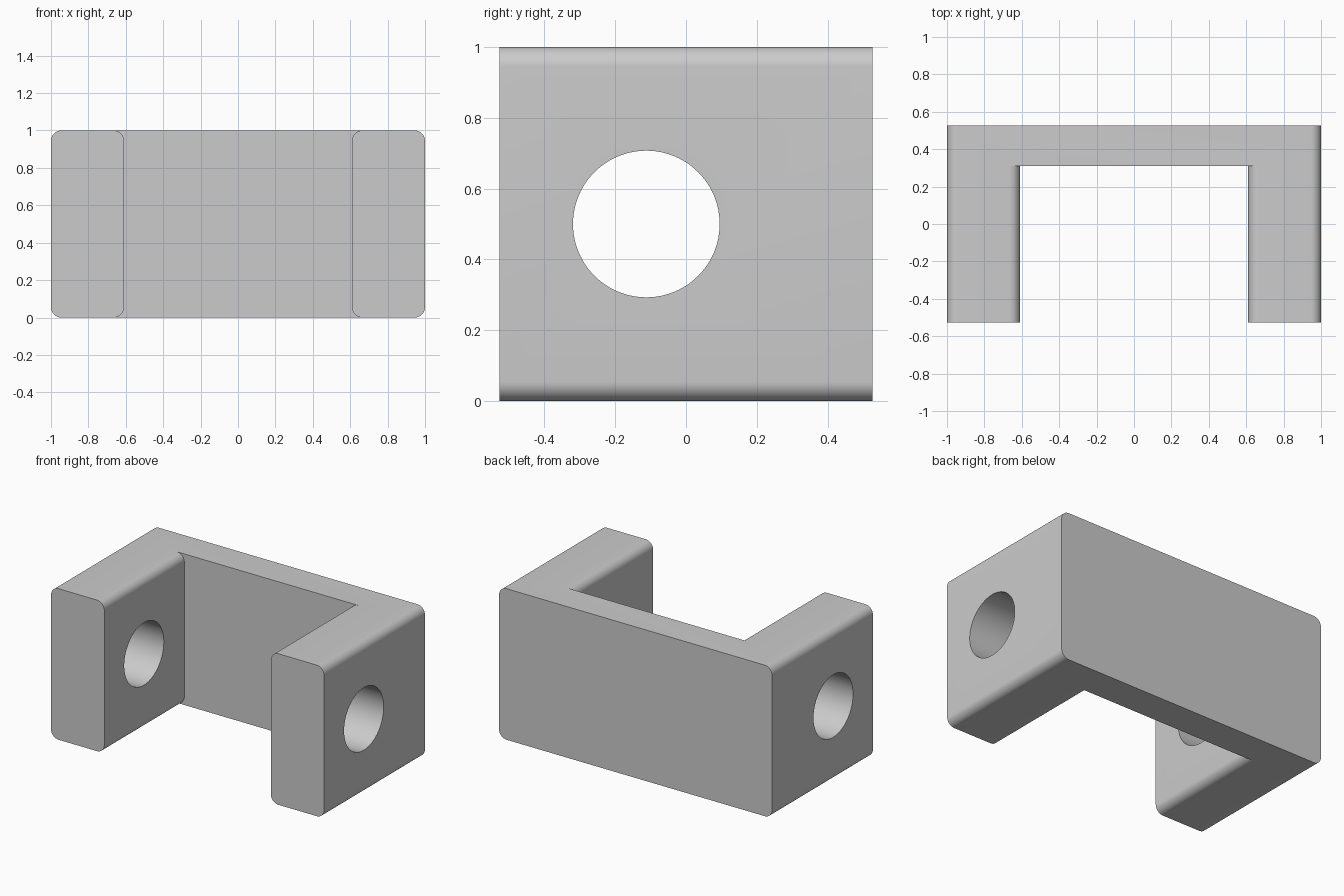
import bpy, bmesh
from math import sin, cos, pi, radians

default = bpy.data.objects.get("Cube")
if default:
    bpy.data.objects.remove(default)

DEPTH = 0.527          # half depth of the bracket
INNER = 0.61           # half width of the opening
PLATE_FRONT = 0.31     # front face of the back plate
R = 0.055              # rounding radius of the long edges
STEPS = 10

grey = bpy.data.materials.new("plain grey")
grey.use_nodes = True
colour = (0.6, 0.6, 0.6, 1)
grey.diffuse_color = colour
grey.node_tree.nodes["Principled BSDF"].inputs["Base Color"].default_value = colour


def arc(cx, cz, start, end):
    """Quarter-round points in the xz plane, angles in degrees."""
    angles = [radians(start + (end - start) * i / STEPS) for i in range(STEPS + 1)]
    return [(cx + R * cos(a), cz + R * sin(a)) for a in angles]


def prism(name, profile, y0, y1):
    """Extrude an xz profile along y."""
    bm = bmesh.new()
    face = bm.faces.new([bm.verts.new((x, y0, z)) for x, z in profile])
    new = bmesh.ops.extrude_face_region(bm, geom=[face])["geom"]
    bmesh.ops.translate(bm, vec=(0, y1 - y0, 0),
                        verts=[v for v in new if isinstance(v, bmesh.types.BMVert)])
    bmesh.ops.recalc_face_normals(bm, faces=bm.faces)
    mesh = bpy.data.meshes.new(name)
    bm.to_mesh(mesh)
    bm.free()
    mesh.materials.append(grey)
    obj = bpy.data.objects.new(name, mesh)
    bpy.context.collection.objects.link(obj)
    return obj


def cut(target, cutter):
    """Subtract the cutter and remove it."""
    mod = target.modifiers.new("cut", "BOOLEAN")
    mod.operation, mod.solver, mod.object = "DIFFERENCE", "EXACT", cutter
    bpy.ops.object.select_all(action="DESELECT")
    bpy.context.view_layer.objects.active = target
    target.select_set(True)
    bpy.ops.object.modifier_apply(modifier=mod.name)
    bpy.data.objects.remove(cutter)


# Body: bar with rounded long edges
outline = (arc(1 - R, 1 - R, 0, 90) + arc(R - 1, 1 - R, 90, 180)
           + arc(R - 1, R, 180, 270) + arc(1 - R, R, 270, 360))
bracket = prism("clevis_bracket", outline, -DEPTH, DEPTH)

# Opening between the arms, flared so the inner arm edges come out rounded
right_side = ([(INNER + R, -0.2)] + arc(INNER + R, R, 270, 180)
              + arc(INNER + R, 1 - R, 180, 90) + [(INNER + R, 1.2)])
left_side = [(-x, z) for x, z in reversed(right_side)]
cut(bracket, prism("opening_cutter", right_side + left_side, -1, PLATE_FRONT))

# Pin hole through both arms
bpy.ops.mesh.primitive_cylinder_add(vertices=96, radius=0.207, depth=3,
                                    location=(0, -0.112, 0.5), rotation=(0, pi / 2, 0))
hole = bpy.context.object
hole.data.materials.append(grey)
cut(bracket, hole)

bpy.ops.object.shade_smooth_by_angle(angle=radians(30))
